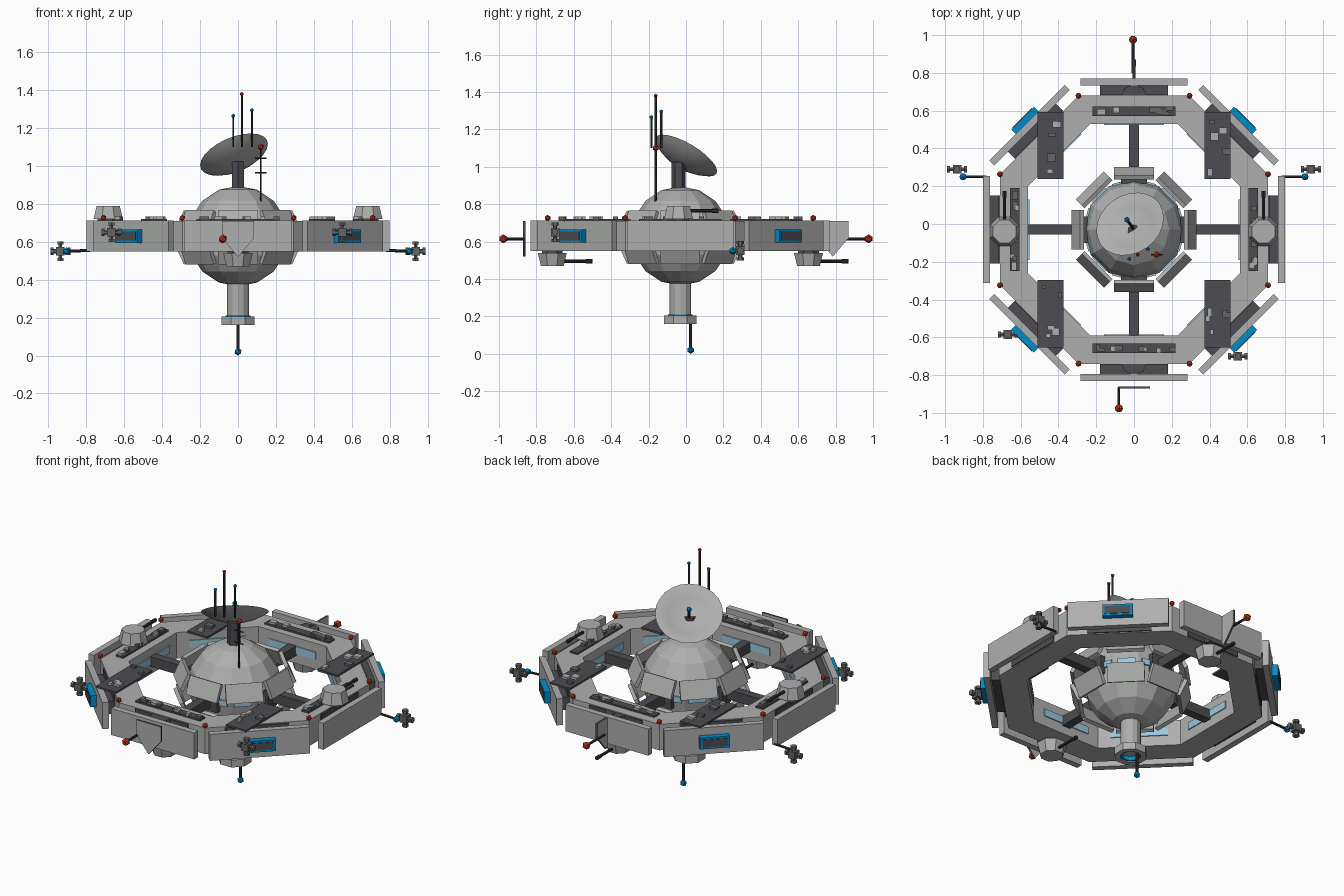
import bpy, bmesh, math, random
from mathutils import Matrix, Vector

cube = bpy.data.objects.get("Cube")
if cube:
    bpy.data.objects.remove(cube)
random.seed(4)


def material(name, *rgb):
    m = bpy.data.materials.new(name)
    m.use_nodes = True
    m.diffuse_color = (*rgb, 1)
    m.node_tree.nodes["Principled BSDF"].inputs["Base Color"].default_value = (*rgb, 1)
    return m


GREY = material("hull grey", .42, .43, .42)
DARK = material("dark panel", .075, .075, .085)
MID = material("machinery grey", .13, .13, .13)
BLACK = material("rod black", .025, .025, .028)
BLUE = material("bright blue", .0, .27, .6)
PALE = material("window blue", .33, .57, .72)
RED = material("lamp red", .55, .035, .01)

MIDZ = .63
CENTRE = Matrix.Translation((0, -.03, 0))
CORNER = math.pi / 8


def finish(name, bm, *mats):
    bmesh.ops.recalc_face_normals(bm, faces=bm.faces)
    mesh = bpy.data.meshes.new(name)
    bm.to_mesh(mesh)
    bm.free()
    for m in mats:
        mesh.materials.append(m)
    ob = bpy.data.objects.new(name, mesh)
    bpy.context.collection.objects.link(ob)
    return ob


def at(x, y, z):
    return Matrix.Translation((x, y, z))


def radial(angle, r, z, tilt=0):
    """Frame on the ring: local x points outward, y along the ring."""
    return (CENTRE @ Matrix.Rotation(angle, 4, 'Z') @ at(r, 0, z)
            @ Matrix.Rotation(tilt, 4, 'Y'))


def box(name, size, frame, mat):
    bm = bmesh.new()
    bmesh.ops.create_cube(bm, size=1, matrix=frame @ Matrix.Diagonal((*size, 1)))
    return finish(name, bm, mat)


def cone(name, r1, r2, height, frame, mat, sides=8):
    bm = bmesh.new()
    bmesh.ops.create_cone(bm, cap_ends=True, segments=sides, radius1=r1, radius2=r2,
                          depth=height, matrix=frame)
    return finish(name, bm, mat)


def rod(name, a, b, r, mat=BLACK, sides=6):
    a, b = Vector(a), Vector(b)
    turn = (b - a).to_track_quat('Z', 'Y').to_matrix().to_4x4()
    return cone(name, r, r, (b - a).length, Matrix.Translation((a + b) / 2) @ turn, mat, sides)


def ball(name, loc, r, mat):
    bm = bmesh.new()
    bmesh.ops.create_icosphere(bm, subdivisions=1, radius=r, matrix=at(*loc))
    return finish(name, bm, mat)


def spun(name, profile, frame, mat, steps, start=0, closed=False):
    bm = bmesh.new()
    vs = [bm.verts.new((r, 0, z)) for r, z in profile]
    for a, b in zip(vs, vs[1:] + (vs[:1] if closed else [])):
        if a is not b:
            bm.edges.new((a, b))
    if not closed:
        extra = bm.edges.get((vs[-1], vs[0]))
        if extra:
            bm.edges.remove(extra)
    bmesh.ops.rotate(bm, verts=vs, matrix=Matrix.Rotation(start, 3, 'Z'))
    bmesh.ops.spin(bm, geom=bm.verts[:] + bm.edges[:], axis=(0, 0, 1), angle=math.tau,
                   steps=steps)
    bmesh.ops.remove_doubles(bm, verts=bm.verts, dist=.0001)
    bm.transform(frame)
    return finish(name, bm, mat)


# Octagonal ring
k = 1 / math.cos(CORNER)
spun("ring_body", [(.56 * k, .55), (.71 * k, .55), (.71 * k, .71), (.56 * k, .71)],
     CENTRE, GREY, 8, CORNER, True)

for i in range(8):
    a = i * math.pi / 4
    box("outer_armour", (.037, .566, .163), radial(a, .782, MIDZ), GREY)
    box("armour_mount", (.06, .36, .08), radial(a, .735, MIDZ), DARK)
    box("outer_trim", (.01, .36, .15), radial(a, .712, MIDZ), DARK)
    box("inner_window", (.008, .32, .045), radial(a, .558, MIDZ + .005), PALE)
    ball("corner_lamp", radial(a + CORNER, .71 * k, .726).translation, .017, RED)
    # Petal plates around the hub
    box("upper_petal", (.022, .21, .11), radial(a, .298, .712, -.42), GREY)
    box("lower_petal", (.022, .21, .11), radial(a, .298, .535, .42), GREY)
    if i % 2:
        # Blue framed ports on the diagonal sides
        box("port_frame", (.035, .17, .07), radial(a, .817, MIDZ), BLUE)
        box("port_glass", (.008, .145, .048), radial(a, .834, MIDZ), DARK)
    else:
        box("spoke", (.34, .053, .06), radial(a, .4, MIDZ), DARK)
        box("spoke_collar", (.03, .14, .11), radial(a, .26, MIDZ), DARK)


# Equipment plates on the ring top, with small machinery
def equipment(x, y, sx, sy, count, mats):
    frame = CENTRE @ at(x, y, .714)
    box("equipment_plate", (sx, sy, .012), frame, DARK)
    for n in range(count):
        w, d = random.uniform(.018, .045), random.uniform(.018, .045)
        px = random.uniform(-1, 1) * (sx - w) / 2
        py = random.uniform(-1, 1) * (sy - d) / 2
        box("equipment_block", (min(w, sx * .6), min(d, sy * .6), .02),
            frame @ at(px, py, .01), mats[n % len(mats)])


for s in (-1, 1):
    for t in (-1, 1):
        equipment(s * .443, t * .445, .138, .355, 5, (GREY, MID))
    equipment(0, s * .628, .44, .05, 9, (MID, GREY, MID))
    equipment(s * .632, 0, .05, .44, 9, (MID, GREY, MID))

# Hub with a band of windows
bm = bmesh.new()
bmesh.ops.create_uvsphere(bm, u_segments=12, v_segments=8, radius=.265,
                          matrix=CENTRE @ at(0, 0, MIDZ))
finish("hub_sphere", bm, GREY)
for i in range(12):
    box("hub_window", (.012, .1, .035), radial((i + .5) * math.pi / 6, .257, MIDZ), PALE)

# Docking stem below the hub
cone("stem", .058, .058, .22, CENTRE @ at(0, 0, .3), GREY, 12)
spun("stem_flange", [(.06, .16), (.094, .16), (.094, .205), (.06, .205)], CENTRE, GREY, 8,
     CORNER, True)
spun("dock_ring", [(.048, .165), (.066, .165), (.066, .21), (.048, .21)], CENTRE, BLUE, 12,
     0, True)
rod("keel_antenna", (0, .025, .17), (0, .025, .03), .008)
ball("keel_lamp", (0, .025, .02), .02, BLUE)

# Dish on its mast
cone("dish_mast", .038, .038, .17, at(0, -.04, .94), DARK, 6)
axis = Vector((-.34, .48, .81)).normalized()
turn = axis.to_track_quat('Z', 'Y').to_matrix().to_4x4()
frame = at(0, -.03, 1.01) @ turn
bowl = [(0, 0), (.06, .006), (.12, .024), (.165, .046), (.19, .062),
        (.183, .063), (.12, .034), (.06, .016), (0, .011)]
dish = spun("dish_bowl", bowl, frame, GREY, 24)
for p in dish.data.polygons:
    p.use_smooth = True
bpy.context.view_layer.objects.active = dish
dish.select_set(True)
bpy.ops.object.shade_smooth_by_angle(angle=.6)
rod("dish_feed", frame @ Vector((0, 0, .01)), frame @ Vector((0, 0, .105)), .009)
ball("feed_tip", frame @ Vector((0, 0, .11)), .016, BLUE)

# Whip antennas on the dish rim
for x, y, top, mat in ((-.025, -.185, 1.265, BLUE), (.02, -.162, 1.38, RED), (.073, -.132, 1.295, BLUE)):
    rod("whip_antenna", (x, y, 1.1), (x, y, top), .006)
    ball("whip_tip", (x, y, top), .011, mat)
rod("dome_antenna", (.12, -.162, .8), (.12, -.162, 1.1), .006)
ball("dome_lamp", (.12, -.162, 1.1), .018, RED)
for z in (.965, 1.04):
    rod("antenna_crossbar", (.09, -.162, z), (.15, -.162, z), .004)


# Turrets: two on top at the sides, two hanging at front and back
def turret(x, y, z, up):
    frame = at(x, y, z) @ Matrix.Rotation(CORNER, 4, 'Z')
    r1, r2 = (.084, .066) if up > 0 else (.066, .084)
    cone("turret_body", r1, r2, .07, frame @ at(0, 0, up * .045), GREY)
    cone("turret_base", .06, .06, .03, frame, DARK)
    gun = z + up * .055
    rod("turret_barrel", (x, y + .05, gun), (x, y + .2, gun), .009)
    rod("barrel_tip", (x, y + .18, gun), (x, y + .215, gun), .012)


for s in (-1, 1):
    turret(s * .685, -.04, .71, 1)
    turret(0, s * .685 - .03, .55, -1)


# Pentagon fins at front and back, dark along the rim
def fin(frame):
    outline = [(-.085, .71), (.085, .71), (.085, .62), (0, .52), (-.085, .62)]
    bm = bmesh.new()
    face = bm.faces.new([bm.verts.new((x, -.006, z)) for x, z in outline])
    out = bmesh.ops.extrude_face_region(bm, geom=[face])
    bmesh.ops.translate(bm, verts=[v for v in out["geom"] if isinstance(v, bmesh.types.BMVert)],
                        vec=(0, .012, 0))
    bmesh.ops.recalc_face_normals(bm, faces=bm.faces)
    for f in bm.faces:
        f.material_index = 0 if abs(f.normal.y) > .9 else 1
    bm.transform(frame)
    finish("pentagon_fin", bm, GREY, DARK)


fin(at(0, -.865, 0))
fin(at(0, .785, 0) @ Matrix.Rotation(math.pi / 2, 4, 'Z'))
for s in (-1, 1):
    cone("fin_socket", .07, .07, .15, CENTRE @ at(0, s * .7, MIDZ), DARK)
for x, s, start in ((-.08, -1, .865), (-.005, 1, .8)):
    rod("boom", (x, s * start, .615), (x, s * .97, .615), .008)
    ball("boom_lamp", (x, s * .976, .615), .024, RED)


# Small satellites beside the ring, each a cross of thrusters
def satellite(x, y, z):
    box("satellite_core", (.045, .045, .045), at(x, y, z), MID)
    for axis in (Vector((1, 0, 0)), Vector((0, 0, 1))):
        p = Vector((x, y, z))
        rod("satellite_strut", p - axis * .05, p + axis * .05, .011, MID)
        for s in (-1, 1):
            rod("satellite_thruster", p + axis * s * .036, p + axis * s * .052, .019, MID)


for s in (-1, 1):
    satellite(s * .937, .29, .55)
    rod("side_boom", (s * .78, .25, .555), (s * .9, .25, .55), .008)
    ball("side_lamp", (s * .905, .25, .55), .021, BLUE)
satellite(-.668, -.585, .65)
satellite(.55, -.70, .65)
